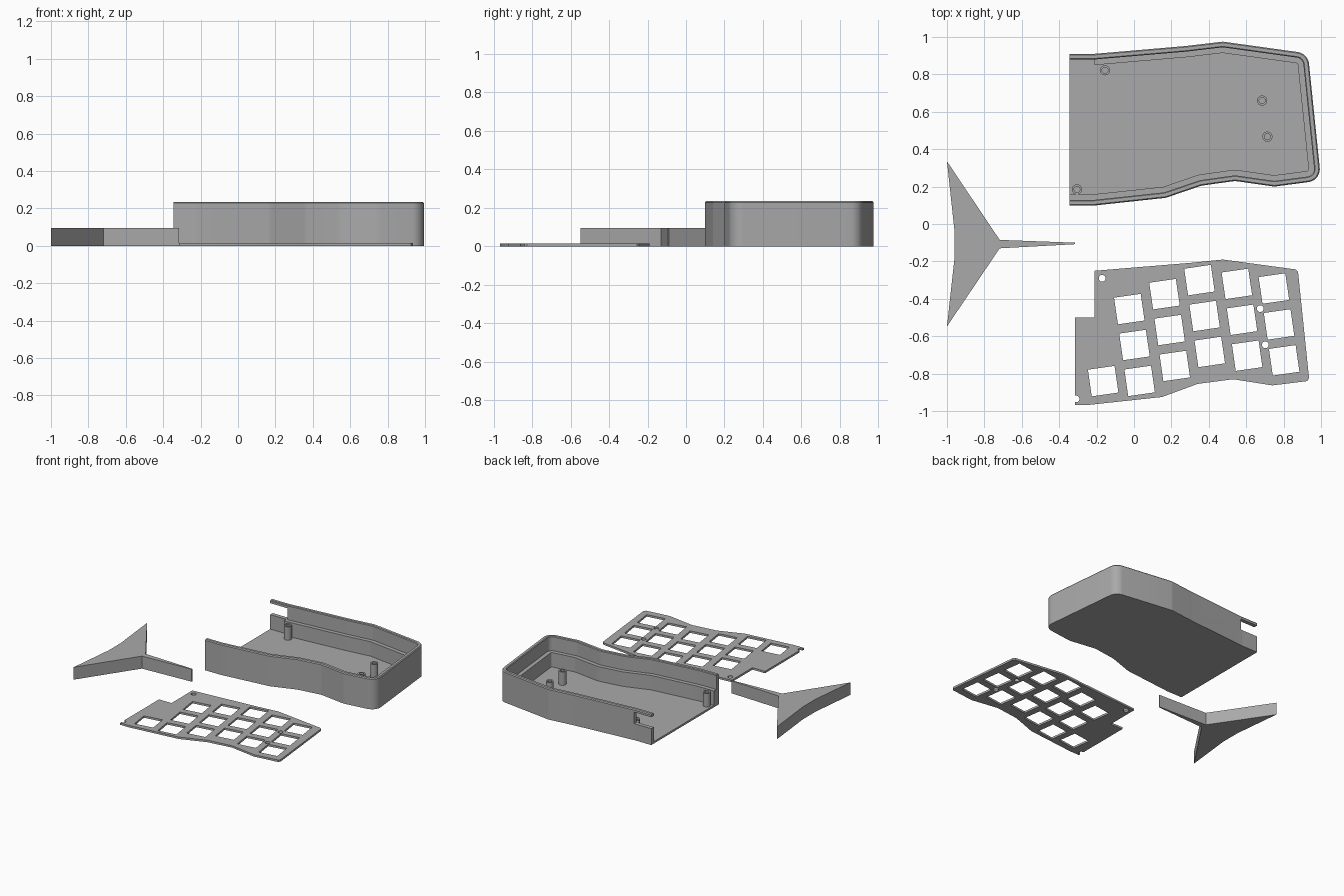
import bpy, bmesh, math
from mathutils import Vector, Matrix

if "Cube" in bpy.data.objects:
    bpy.data.objects.remove(bpy.data.objects["Cube"])

grey = bpy.data.materials.new("light_grey")
grey.diffuse_color = (0.4, 0.4, 0.4, 1)
grey.use_nodes = True
grey.node_tree.nodes["Principled BSDF"].inputs["Base Color"].default_value = grey.diffuse_color


def make(name, bm, smooth=None):
    bmesh.ops.recalc_face_normals(bm, faces=bm.faces[:])
    me = bpy.data.meshes.new(name)
    bm.to_mesh(me)
    bm.free()
    me.materials.append(grey)
    ob = bpy.data.objects.new(name, me)
    bpy.context.collection.objects.link(ob)
    if smooth:
        shade(ob, smooth)
    return ob


def shade(ob, degrees):
    bpy.ops.object.select_all(action='DESELECT')
    bpy.context.view_layer.objects.active = ob
    ob.select_set(True)
    bpy.ops.object.shade_smooth_by_angle(angle=math.radians(degrees))


def add_prism(bm, pts, z0, z1):
    lo = [bm.verts.new((x, y, z0)) for x, y in pts]
    hi = [bm.verts.new((x, y, z1)) for x, y in pts]
    bm.faces.new(lo[::-1])
    bm.faces.new(hi)
    n = len(pts)
    for i in range(n):
        j = (i + 1) % n
        bm.faces.new((lo[i], lo[j], hi[j], hi[i]))


def rect(x0, x1, y0, y1):
    return [(x0, y0), (x1, y0), (x1, y1), (x0, y1)]


def circle(x, y, r, n=24):
    return [(x + r * math.cos(2 * math.pi * i / n), y + r * math.sin(2 * math.pi * i / n))
            for i in range(n)]


def cut(ob, cutter):
    bpy.context.view_layer.objects.active = ob
    mod = ob.modifiers.new("cut", 'BOOLEAN')
    mod.operation, mod.solver, mod.object = 'DIFFERENCE', 'EXACT', cutter
    bpy.ops.object.modifier_apply(modifier=mod.name)
    bpy.data.objects.remove(cutter)


def fillet(pts):
    """Round each inner point (x, y, radius, segments) of an open path."""
    out = [Vector(pts[0][:2])]
    for a, b, c in zip(pts, pts[1:], pts[2:]):
        p, r, seg = Vector(b[:2]), b[2], b[3]
        u = (Vector(a[:2]) - p).normalized()
        v = (Vector(c[:2]) - p).normalized()
        half = u.angle(v) / 2
        t = r / math.tan(half)
        centre = p + (u + v).normalized() * r / math.sin(half)
        s, e = p + u * t - centre, p + v * t - centre
        ang = s.angle_signed(e)      # clockwise positive
        out += [centre + Matrix.Rotation(-ang * i / seg, 2) @ s for i in range(seg + 1)]
    return out + [Vector(pts[-1][:2])]


def inset(path, d):
    """Offset an open path to its right-hand side with mitred joints."""
    out = []
    for i, p in enumerate(path):
        d0 = (p - path[i - 1]).normalized() if i else None
        d1 = (path[i + 1] - p).normalized() if i < len(path) - 1 else None
        d0, d1 = d0 or d1, d1 or d0
        n0, n1 = Vector((d0.y, -d0.x)), Vector((d1.y, -d1.x))
        m = (n0 + n1).normalized()
        out.append(p + m * d / m.dot(n0))
    return out


# Case: wall section with a plate ledge, swept round the outline; left end is open
outline = fillet([(-0.345, 0.91), (-0.21, 0.91, 0.1, 2), (0.28, 0.952, 0.1, 2),
                  (0.475, 0.975, 0.05, 2), (0.93, 0.912, 0.07, 10), (1.0, 0.233, 0.07, 10),
                  (0.75, 0.2, 0.1, 3), (0.54, 0.23, 0.1, 3), (0.36, 0.205, 0.1, 3),
                  (0.17, 0.14, 0.1, 3), (-0.22, 0.098, 0.1, 2), (-0.345, 0.098)])
section = [(0, 0), (0, 0.228), (0.006, 0.235), (0.025, 0.235), (0.03, 0.23),
           (0.03, 0.125), (0.06, 0.125), (0.06, 0.015)]
bm = bmesh.new()
rings = [[bm.verts.new((p.x, p.y, z)) for p in inset(outline, d)] for d, z in section]
for r0, r1 in zip(rings, rings[1:]):
    for i in range(len(outline) - 1):
        bm.faces.new((r0[i], r0[i + 1], r1[i + 1], r1[i]))
bm.faces.new(rings[0])
bm.faces.new(rings[-1])
bm.faces.new([r[0] for r in rings] + [r[-1] for r in reversed(rings)])
case = make("case", bm)

# Side port opening under the thin top rail, and the ledge relief beside it
for name, box, z0, z1 in (("port_cutter", rect(-0.5, -0.2, 0.86, 1.0), 0.125, 0.212),
                          ("ledge_cutter", rect(-0.5, -0.21, 0.8, 0.88), 0.015, 0.3)):
    bm = bmesh.new()
    add_prism(bm, box, z0, z1)
    cut(case, make(name, bm))
shade(case, 20)

# Hollow screw posts
posts = [(-0.155, 0.822), (-0.305, 0.185), (0.685, 0.66), (0.713, 0.467)]
for x, y in posts:
    bm = bmesh.new()
    loops = [[bm.verts.new((px, py, z)) for px, py in circle(x, y, r)]
             for r, z in ((0.027, 0.013), (0.027, 0.117), (0.016, 0.117), (0.016, 0.013))]
    for a, b in zip(loops, loops[1:] + loops[:1]):
        for i in range(24):
            j = (i + 1) % 24
            bm.faces.new((a[i], a[j], b[j], b[i]))
    make("screw_post", bm, 30)

# Switch plate
bm = bmesh.new()
add_prism(bm, [(-0.21, -0.25), (0.31, -0.207), (0.475, -0.19), (0.865, -0.243), (0.877, -0.255),
               (0.936, -0.825), (0.925, -0.84), (0.74, -0.863), (0.53, -0.83), (0.34, -0.855),
               (0.15, -0.925), (-0.24, -0.967), (-0.315, -0.967), (-0.315, -0.5),
               (-0.21, -0.5)], 0, 0.015)
plate = make("switch_plate", bm)

# Switch openings: tilted columns, plus one thumb opening, plus screw holes
tilt = math.radians(8.2)
keys = [(-0.165, -0.84)]
for x, y in ((-0.025, -0.455), (0.163, -0.375), (0.35, -0.3), (0.55, -0.32), (0.748, -0.345)):
    keys += [(x + 0.0275 * k, y - 0.192 * k) for k in range(3)]
bm = bmesh.new()
for x, y in keys:
    corners = [Matrix.Rotation(tilt, 2) @ Vector(c) + Vector((x, y))
               for c in rect(-0.072, 0.072, -0.072, 0.072)]
    add_prism(bm, corners, -0.1, 0.1)
for x, y in ((-0.17, -0.29), (-0.31, -0.935), (0.675, -0.453), (0.702, -0.646)):
    add_prism(bm, circle(x, y, 0.018), -0.1, 0.1)
cut(plate, make("opening_cutter", bm))
shade(plate, 30)

# Three-armed stand
bm = bmesh.new()
add_prism(bm, [(-1, 0.335), (-0.96, -0.035), (-0.96, -0.185), (-1, -0.548), (-0.718, -0.13),
               (-0.315, -0.108), (-0.315, -0.1), (-0.718, -0.085)], 0, 0.095)
make("stand", bm)
